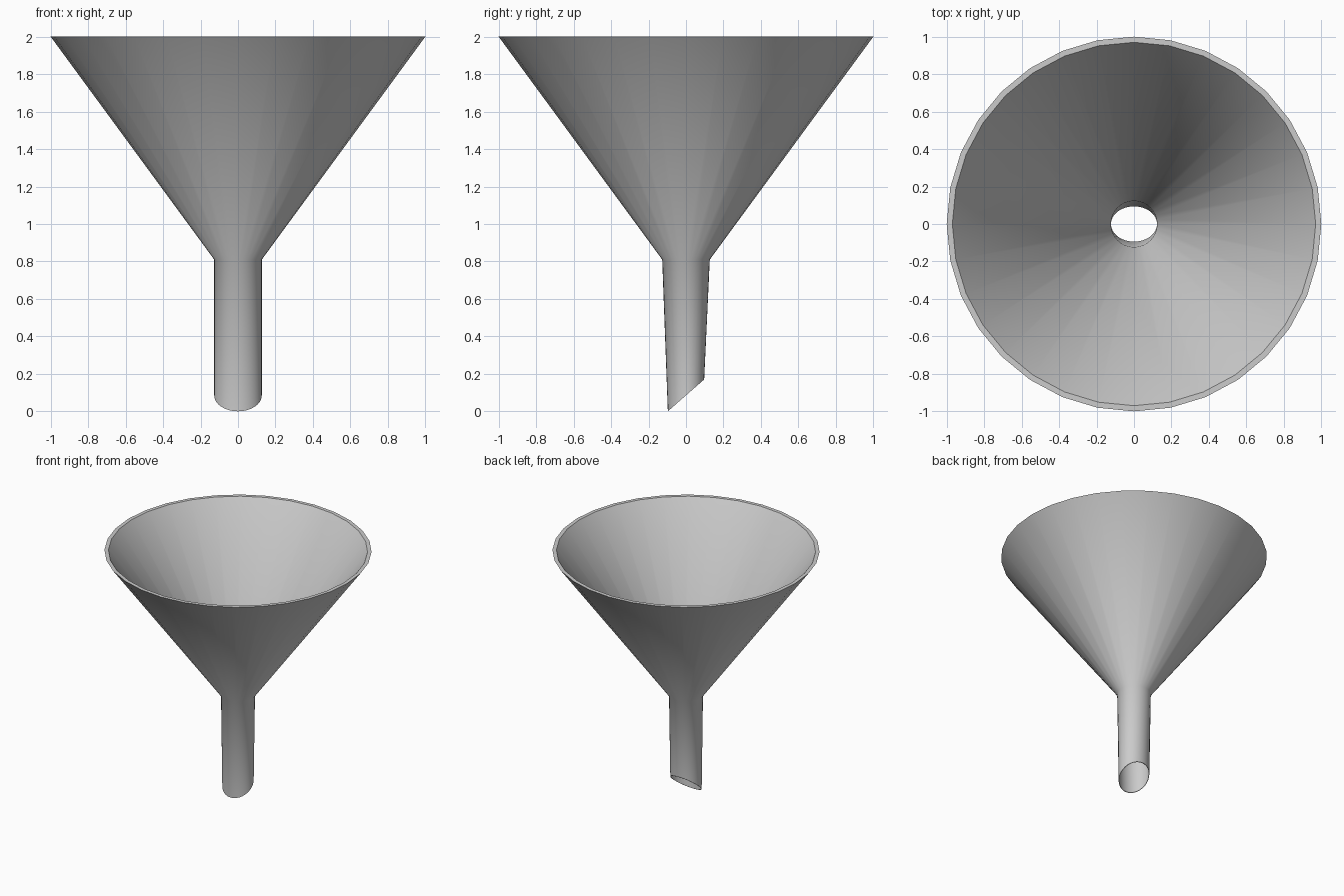
import bpy, bmesh, math

if "Cube" in bpy.data.objects:
    bpy.data.objects.remove(bpy.data.objects["Cube"])

SIDES = 32
WALL = 0.97   # inner skin is the outer skin scaled in plan

bm = bmesh.new()


def ring(rx, ry, z, tilt=0.0):
    """Closed loop of vertices; tilt raises the back and lowers the front."""
    verts = []
    for i in range(SIDES):
        a = 2 * math.pi * i / SIDES
        s = math.sin(a)
        verts.append(bm.verts.new((rx * math.cos(a), ry * s, z + tilt * s)))
    return verts


def bridge(a, b):
    for i in range(SIDES):
        j = (i + 1) % SIDES
        bm.faces.new((a[i], a[j], b[j], b[i]))


# Section loops: slanted spout tip, neck, rim (rx, ry, z, tilt)
sections = [(0.127, 0.097, 0.085, 0.085),
            (0.127, 0.127, 0.81, 0.0),
            (1.0, 1.0, 2.0, 0.0)]

# Outer skin upwards, then over the rim and back down the inner skin
loops = [ring(*s) for s in sections]
loops += [ring(rx * WALL, ry * WALL, z, t * WALL) for rx, ry, z, t in reversed(sections)]
for k in range(len(loops)):
    bridge(loops[k], loops[(k + 1) % len(loops)])
bmesh.ops.recalc_face_normals(bm, faces=bm.faces)

mesh = bpy.data.meshes.new("funnel")
bm.to_mesh(mesh)
bm.free()
funnel = bpy.data.objects.new("funnel", mesh)
bpy.context.collection.objects.link(funnel)

# Smooth walls, crisp rim and tip
bpy.context.view_layer.objects.active = funnel
funnel.select_set(True)
bpy.ops.object.shade_smooth_by_angle(angle=math.radians(45))
